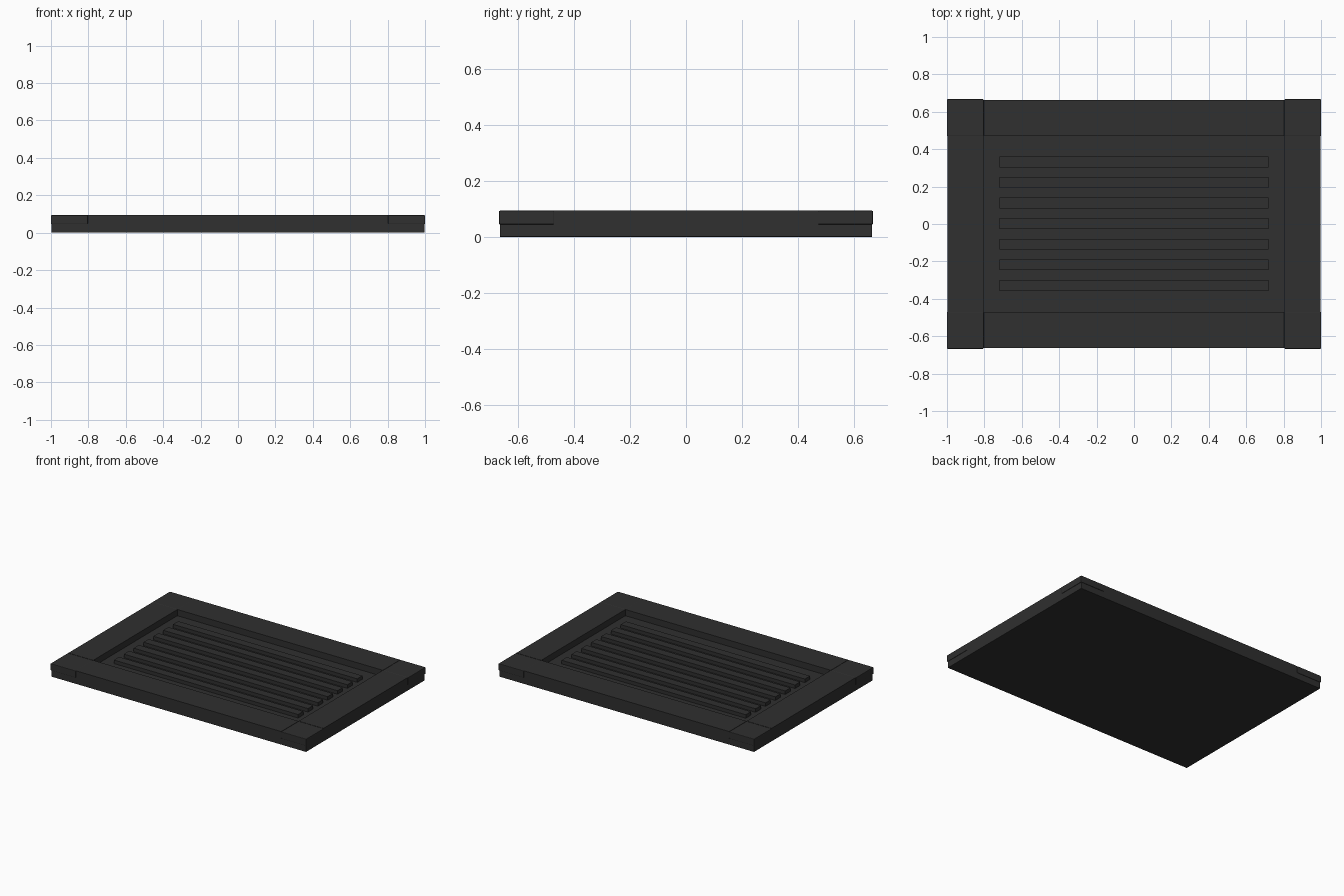
import bpy

if "Cube" in bpy.data.objects:
    bpy.data.objects.remove(bpy.data.objects["Cube"])

mat = bpy.data.materials.new("charcoal")
mat.diffuse_color = (0.029, 0.029, 0.029, 1)
mat.use_nodes = True
mat.node_tree.nodes["Principled BSDF"].inputs["Base Color"].default_value = mat.diffuse_color


def box(name, x0, x1, y0, y1, z0, z1, bevel=0.0):
    bpy.ops.mesh.primitive_cube_add(size=1, location=((x0 + x1) / 2, (y0 + y1) / 2, (z0 + z1) / 2))
    o = bpy.context.object
    o.name = name
    o.scale = (x1 - x0, y1 - y0, z1 - z0)
    bpy.ops.object.transform_apply(location=False, rotation=False, scale=True)
    o.data.materials.append(mat)
    if bevel:
        m = o.modifiers.new("soft_edges", "BEVEL")
        m.width = bevel
        m.segments = 2
    return o


W, D, TOP = 1.0, 0.667, 0.094    # outer half sizes and top height
IX, IY = 0.803, 0.47             # half sizes of the opening
E = 0.003                        # corners stand slightly proud of the rails

# Base slab, forming the recessed floor
box("base_plate", -W + E, W - E, -D + E, D - E, 0, 0.05, 0.004)

# Frame rails
for s, n in ((-1, "front"), (1, "back")):
    y0, y1 = sorted((s * IY, s * (D - E)))
    box(n + "_rail", -IX, IX, y0, y1, 0.045, TOP)
for s, n in ((-1, "left"), (1, "right")):
    x0, x1 = sorted((s * IX, s * (W - E)))
    box(n + "_rail", x0, x1, -IY, IY, 0.045, TOP)

# Corner blocks
for sx in (-1, 1):
    for sy in (-1, 1):
        x0, x1 = sorted((sx * IX, sx * W))
        y0, y1 = sorted((sy * IY, sy * D))
        box("corner_block", x0, x1, y0, y1, 0.045, TOP, 0.004)

# Seven slats in the recess
for i in range(-3, 4):
    y = i * 0.11 + 0.002
    box("slat", -0.72, 0.72, y - 0.029, y + 0.029, 0.045, 0.075)
